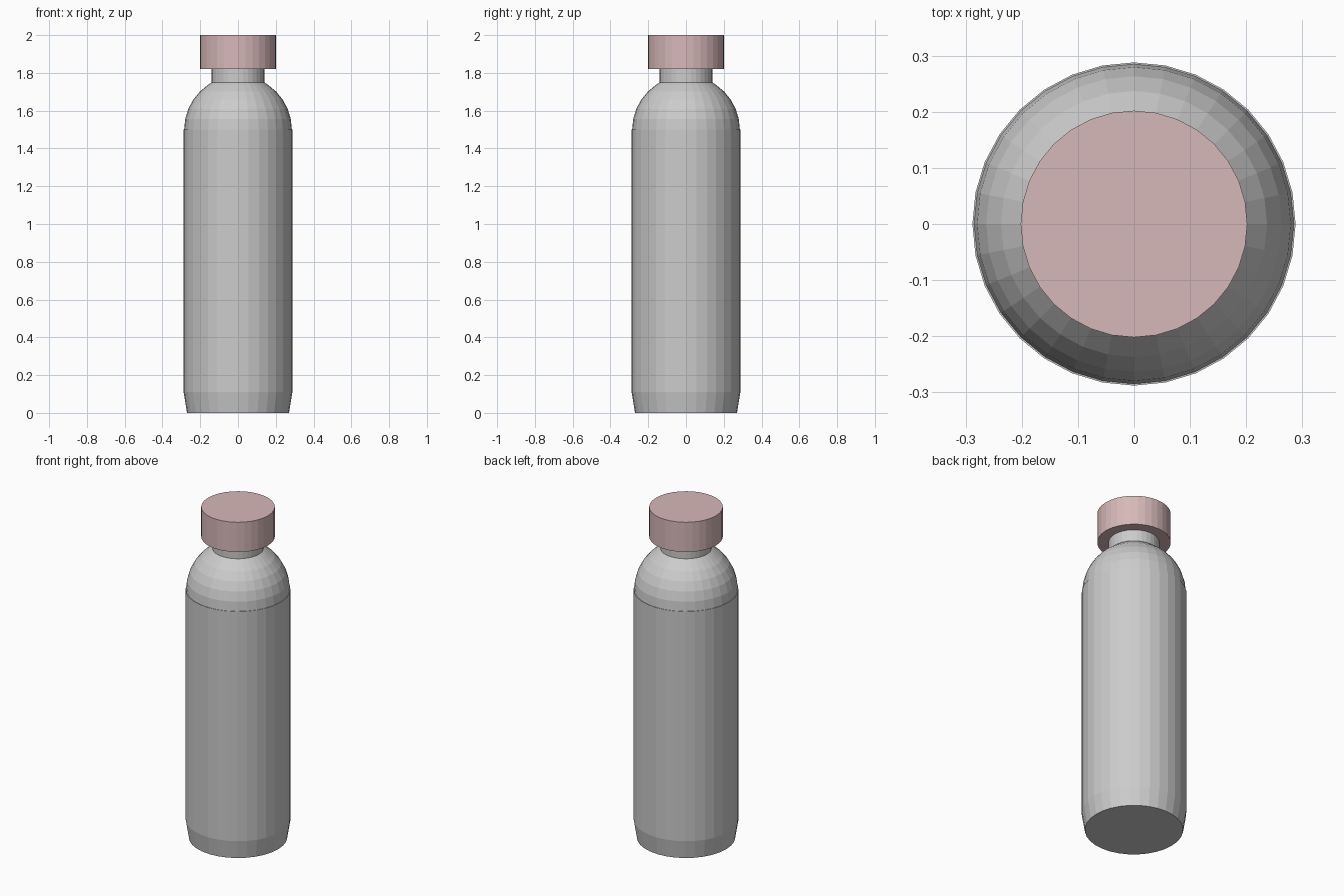
import bpy
import math

SIDES = 32

cube = bpy.data.objects.get("Cube")
if cube:
    bpy.data.objects.remove(cube, do_unlink=True)


def make_material(name, colour):
    mat = bpy.data.materials.new(name)
    mat.use_nodes = True
    mat.diffuse_color = colour
    mat.node_tree.nodes["Principled BSDF"].inputs["Base Color"].default_value = colour
    return mat


def lathe(name, profile, mat):
    """Closed flat-shaded solid turned around z from (radius, height) points."""
    verts = [(r * math.cos(math.tau * i / SIDES), r * math.sin(math.tau * i / SIDES), z)
             for r, z in profile for i in range(SIDES)]
    faces = [tuple(reversed(range(SIDES)))]
    for k in range(len(profile) - 1):
        a, b = k * SIDES, (k + 1) * SIDES
        for i in range(SIDES):
            j = (i + 1) % SIDES
            faces.append((a + i, a + j, b + j, b + i))
    faces.append(tuple(range(len(verts) - SIDES, len(verts))))
    mesh = bpy.data.meshes.new(name)
    mesh.from_pydata(verts, [], faces)
    mesh.materials.append(mat)
    obj = bpy.data.objects.new(name, mesh)
    bpy.context.collection.objects.link(obj)
    return obj


steel = make_material("light grey", (0.6, 0.6, 0.6, 1))
pink = make_material("dusty pink", (0.68, 0.48, 0.48, 1))

# Body with tapered foot, a tiny ledge and a round shoulder
DOME_R, DOME_Z = 0.285, 1.5
body = [(0.27, 0), (0.288, 0.11), (0.288, DOME_Z)]
for k in range(6):
    a = math.tau * k / SIDES
    body.append((DOME_R * math.cos(a), DOME_Z + DOME_R * math.sin(a)))
body.append((0.14, 1.75))
lathe("bottle_body", body, steel)

# Neck, sunk slightly into the shoulder and the cap
lathe("neck", [(0.14, 1.7), (0.14, 1.83)], steel)

# Cap
lathe("cap", [(0.202, 1.82), (0.202, 2.0)], pink)
